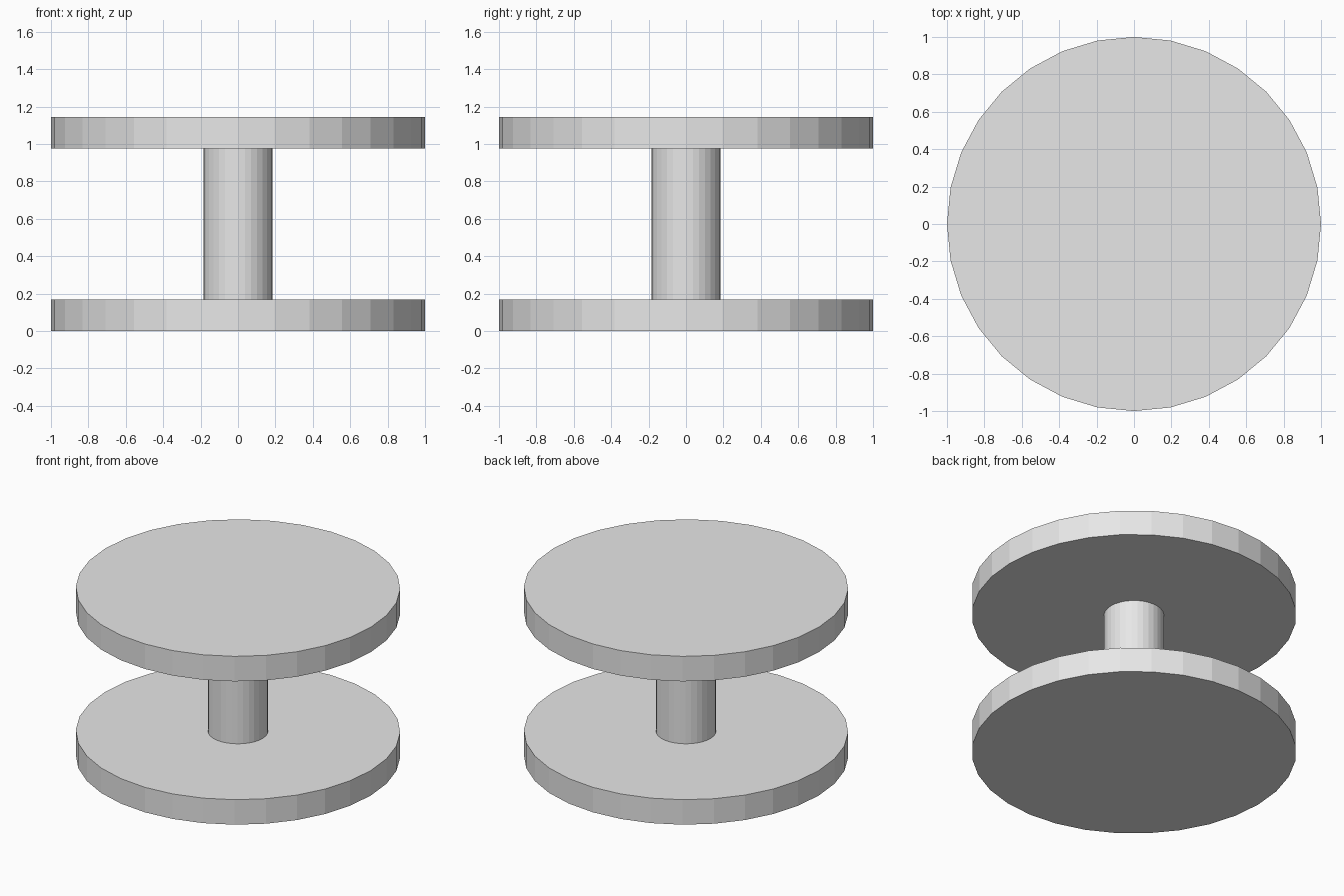
import bpy

cube = bpy.data.objects.get("Cube")
if cube:
    bpy.data.objects.remove(cube, do_unlink=True)

# Single plain grey for every part
grey = bpy.data.materials.new("light_grey")
grey.use_nodes = True
colour = (0.8, 0.8, 0.8, 1)
grey.diffuse_color = colour
grey.node_tree.nodes["Principled BSDF"].inputs["Base Color"].default_value = colour

DISC_RADIUS = 1.0
DISC_THICKNESS = 0.17
AXLE_RADIUS = 0.185
HEIGHT = 1.145
SIDES = 32


def cylinder(name, radius, bottom, top):
    """Upright flat-sided cylinder between two heights."""
    bpy.ops.mesh.primitive_cylinder_add(
        vertices=SIDES, radius=radius, depth=top - bottom,
        location=(0, 0, (bottom + top) / 2))
    part = bpy.context.object
    part.name = name
    part.data.name = name
    part.data.materials.append(grey)
    return part


# Two equal discs joined by a central axle
cylinder("lower_disc", DISC_RADIUS, 0, DISC_THICKNESS)
cylinder("upper_disc", DISC_RADIUS, HEIGHT - DISC_THICKNESS, HEIGHT)
cylinder("axle", AXLE_RADIUS, DISC_THICKNESS, HEIGHT - DISC_THICKNESS)
